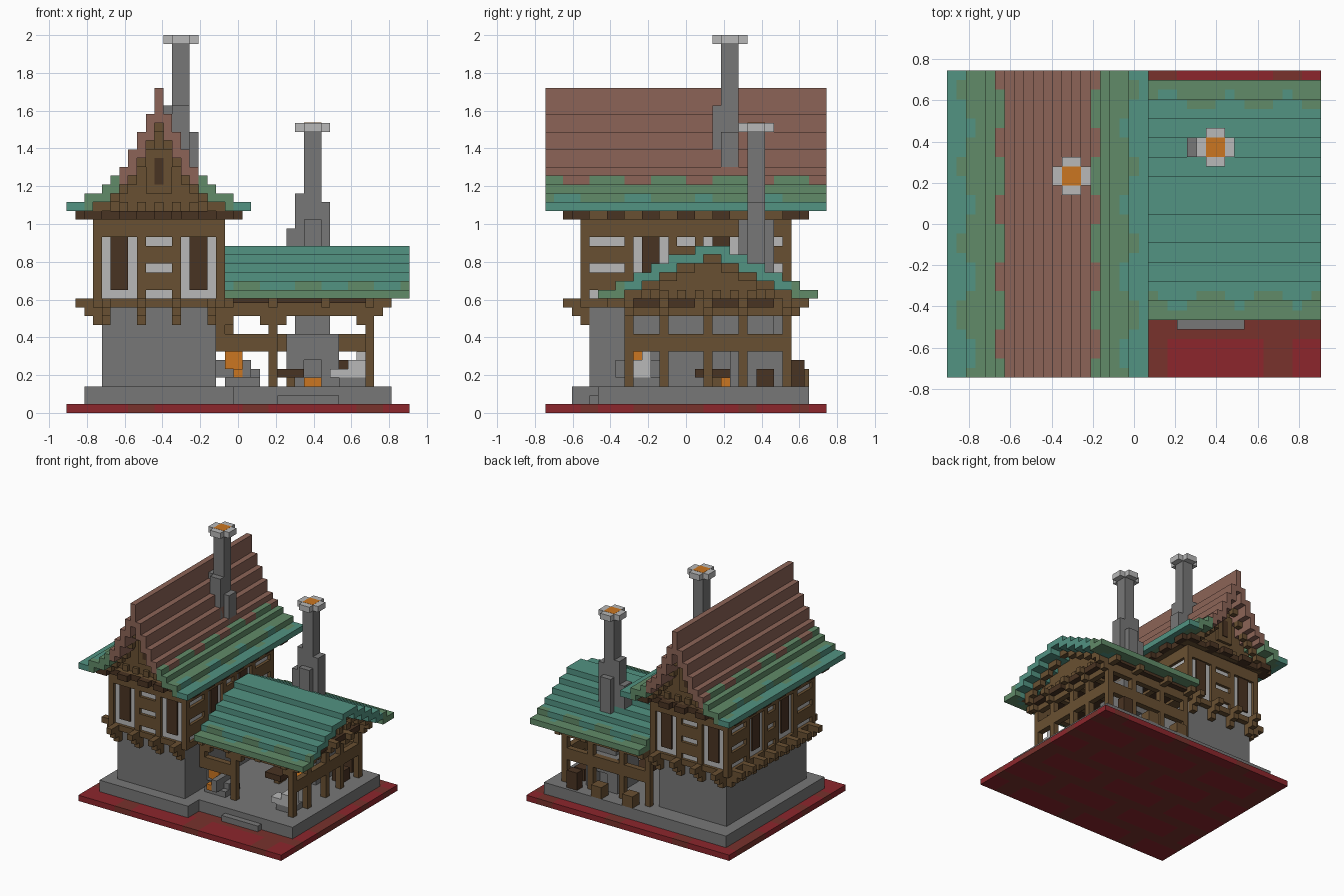
import bpy, bmesh, math
from mathutils import Matrix, Vector

if "Cube" in bpy.data.objects:
    bpy.data.objects.remove(bpy.data.objects["Cube"], do_unlink=True)

U = 2 / 43                      # one block
NX, NY = 39, 32                 # plot size in blocks


def linear(c):
    c /= 255
    return c / 12.92 if c < 0.04045 else ((c + 0.055) / 1.055) ** 2.4


def make_material(name, *rgb):
    m = bpy.data.materials.new(name)
    m.use_nodes = True
    col = [linear(c) for c in rgb] + [1]
    m.diffuse_color = col
    bsdf = m.node_tree.nodes["Principled BSDF"]
    bsdf.inputs["Base Color"].default_value = col
    bsdf.inputs["Roughness"].default_value = 0.9
    return m


RED = make_material("bright_red", 140, 38, 44)
RUST = make_material("rust_red", 120, 50, 44)
STONE = make_material("stone_grey", 119, 119, 119)
PALE = make_material("pale_grey", 184, 184, 184)
ORANGE = make_material("ember_orange", 203, 118, 33)
WOOD = make_material("timber_brown", 105, 80, 50)
DARK = make_material("dark_timber", 73, 51, 34)
TEAL = make_material("teal_tiles", 82, 147, 130)
GREEN = make_material("mossy_tiles", 97, 139, 104)
CLAY = make_material("clay_tiles", 140, 100, 87)


def part(name, boxes):
    """One object from boxes (x0, x1, y0, y1, z0, z1, material) in blocks."""
    bm = bmesh.new()
    mats = []
    for x0, x1, y0, y1, z0, z1, mat in boxes:
        if mat not in mats:
            mats.append(mat)
        centre = Vector(((x0 + x1 - NX) / 2, (y0 + y1 - NY) / 2, (z0 + z1) / 2)) * U
        size = Matrix.Diagonal(((x1 - x0) * U, (y1 - y0) * U, (z1 - z0) * U, 1))
        made = bmesh.ops.create_cube(bm, size=1, matrix=Matrix.Translation(centre) @ size)
        for f in {f for v in made["verts"] for f in v.link_faces}:
            f.material_index = mats.index(mat)
    me = bpy.data.meshes.new(name)
    bm.to_mesh(me)
    bm.free()
    for m in mats:
        me.materials.append(m)
    bpy.context.collection.objects.link(bpy.data.objects.new(name, me))


def runs(start, end, rule):
    """Split a strip into stretches of one colour."""
    a = start
    for b in range(start + 1, end + 1):
        if b == end or rule(b) != rule(a):
            yield a, b, rule(a)
            a = b


# Patterned ground plate
def ground(i, j):
    row = j // 6
    return RED if (i + 3 - 8 * row) % 13 < 10 and j % 6 < 4 else RUST


part("ground_plate", [(a, b, j, j + 1, 0, 1, m) for j in range(NY)
                      for a, b, m in runs(0, NX, lambda i: ground(i, j))])

# Stone base
part("foundation", [(2, 19, 3, 30, 1, 3, STONE), (19, 37, 6, 30, 1, 3, STONE)])
part("entrance_step", [(24, 31, 5, 6, 1, 2, STONE)])
part("ground_floor_walls", [(4, 17, 5, 27, 3, 12, STONE)])

# Jettied floor with stepped brackets on three sides
jetty = [(3, 18, 4, 28, 12, 13, WOOD)]
for s in range(3):
    k = 12 - s
    for i in (4, 8, 12, 16):
        jetty.append((i, i + 1, 2 + s, 5, k, k + 1, WOOD))
        jetty.append((i, i + 1, 27, 30 - s, k, k + 1, WOOD))
    for j in range(5, 27, 3):
        jetty.append((1 + s, 4, j, j + 1, k, k + 1, WOOD))
part("jetty_floor", jetty)


# Upper storey: pale infill behind a timber frame on all four sides
def facade(side, a0, a1, d0, d1, z0, z1, mat):
    if side == "front":
        return (3 + a0, 3 + a1, 4 + d0, 4 + d1, z0, z1, mat)
    if side == "back":
        return (3 + a0, 3 + a1, 28 - d1, 28 - d0, z0, z1, mat)
    if side == "left":
        return (18 - d1, 18 - d0, 4 + a0, 4 + a1, z0, z1, mat)
    return (3 + d0, 3 + d1, 4 + a0, 4 + a1, z0, z1, mat)


part("upper_storey_infill", [(3.5, 17.5, 4.5, 27.5, 13, 22, PALE)])
SHORT = (15, [("window", 1, 5), ("slots", 6, 9), ("window", 10, 14)])
LONG = (24, [("slots", 1, 5), ("window", 6, 10), ("slots", 11, 13),
             ("window", 14, 18), ("slots", 19, 23)])
frame, panes = [], []
for side in ("front", "back", "left", "right"):
    length, bays = SHORT if side in ("front", "back") else LONG
    frame.append(facade(side, 0, length, 0, 1, 20, 22, WOOD))
    edge = 0
    for kind, a, b in bays + [("end", length, length)]:
        frame.append(facade(side, edge, a, 0, 1, 13, 20, WOOD))
        edge = b
        if kind == "slots":
            for z in (14, 17):
                frame.append(facade(side, a, b, 0, 1, z, z + 2, WOOD))
        elif kind == "window":
            panes.append(facade(side, a + 1, b - 1, 0.2, 1, 14, 20, DARK))
part("upper_storey_frame", frame)
part("upper_storey_windows", panes)

# Eaves beams with dark rafter ends
eaves = [(2, 19, 3, 29, 22, 23, WOOD)]
eaves += [(1, 20, j, j + 2, 22, 23, DARK) for j in range(3, 29, 4)]
eaves += [(i, i + 2, 2, 30, 22, 23, DARK) for i in (2, 6, 10, 13, 17)]
part("house_eaves_beams", eaves)

# Steep house roof, one tall step per column, mirrored about the ridge
TOPS = [24, 24, 25, 25, 26, 27, 28, 30, 32, 34, 37]


def house_tiles(d, j):
    wave = math.sin(j * 0.8)
    if d + 0.5 < 2 + 0.9 * wave:
        return TEAL
    return CLAY if d + 0.5 > 5.5 + 0.6 * math.sin(j * 0.9 + 2) else GREEN


roof, attic = [], []
for d, top in enumerate(TOPS):
    under = TOPS[max(d - 1, 0)] - 1
    for i in {d, 20 - d}:
        roof += [(i, i + 1, a, b, under, top, m)
                 for a, b, m in runs(0, NY, lambda j: house_tiles(d, j))]
        if under > 23:
            attic.append((i, i + 1, 4, 28, 23, under, WOOD))
            for j in (2, 29):
                attic.append((i, i + 1, j, j + 1, under - 1, under, WOOD))
part("house_roof", roof)
part("attic_and_barge_boards", attic)
trim = []
for y0, y1 in ((3.5, 4), (28, 28.5)):
    trim += [(i, i + 1, y0, y1, 23, 24, WOOD) for i in range(4, 18, 2)]
    trim += [(9, 12, y0, y1, 25, 30, WOOD)]
for y0, y1 in ((3.35, 4), (28, 28.65)):
    trim += [(10, 11, y0, y1, 26, 29, DARK)]
part("gable_trim", trim)

# Low porch roof, stepped layers either side of the ridge
LEVELS = [(6, 31), (8, 29), (10, 27), (12, 25), (14, 23), (17, 21)]


def porch_tiles(i, j):
    e = min(j - 6, 30 - j)
    return GREEN if e + 0.5 < 2.4 + 1.1 * math.sin(i + (j > 18)) else TEAL


layers, gable = [], []
for n, (lo, hi) in enumerate(LEVELS):
    z = 13 + n
    if n + 1 < len(LEVELS):
        inner = LEVELS[n + 1]
        rows = [*range(lo, inner[0] + 1), *range(inner[1] - 1, hi)]
        gable.append((18, 35, inner[0] + 1, inner[1] - 1, z, z + 1, WOOD))
    else:
        rows = range(lo, hi)
    for j in rows:
        layers += [(a, b, j, j + 1, z, z + 1, m)
                   for a, b, m in runs(18, NX, lambda i: porch_tiles(i, j))]
    if n:
        for j in (lo, hi - 3):
            gable.append((36, 37, j, j + 3, z - 1, z, WOOD))
gable += [(35, 35.5, j, j + 1, 13, 14, WOOD) for j in range(11, 27, 2)]
part("porch_roof", layers)
part("porch_gable", gable)

# Porch timber frame: open walls on the front, back and outer side
SIDE_POSTS = (9, 13, 18, 22, 27)
porch = [(34, 35, j, j + 1, 3, 12, WOOD) for j in SIDE_POSTS]
porch += [(34, 35, 9, 28, 7, 9, WOOD), (34, 35, 9, 28, 11, 12, WOOD)]
porch += [(i, i + 1, 27, 28, 3, 12, WOOD) for i in (18, 23, 29)]
porch += [(18, 35, 27, 28, 7, 9, WOOD), (18, 35, 27, 28, 11, 12, WOOD)]
porch += [(17, 18, 9, 10, 7, 12, WOOD), (23, 24, 9, 10, 3, 12, WOOD),
          (18, 24, 9, 10, 7, 9, WOOD), (18, 35, 9, 10, 11, 12, WOOD)]
porch += [(i, i + 1, 9, 10, 10, 11, WOOD) for i in (18, 22, 24, 33)]
part("porch_frame", porch)
plates = [(17, 37, j, j + 1, 12, 13, WOOD) for j in SIDE_POSTS]
plates += [(35, 36, j, j + 1, 11, 12, WOOD) for j in SIDE_POSTS]
plates += [(i, i + 1, 7, 30, 12, 13, WOOD) for i in (18, 23, 29, 34)]
plates += [(18, 34.5, 8, 29, 12.5, 13, DARK)]
plates += [(34.5, 36, j + 1, j + 4, 12, 13, DARK) for j in SIDE_POSTS[:-1]]
part("porch_roof_beams", plates)


# Chimneys with cross-shaped caps and glowing tops
def chimney(name, x, y, foot, top, arms):
    boxes = [(x, x + 2, y, y + 2, foot, top - 1, STONE)]
    west, east, south, north = arms
    boxes += [(x - 1, x, y, y + 2, foot, west, STONE),
              (x + 2, x + 3, y, y + 2, foot, east, STONE),
              (x, x + 2, y - 1, y, foot, south, STONE)]
    if north:
        boxes.append((x, x + 2, y + 2, y + 3, foot, north, STONE))
    part(name, boxes)
    part(name + "_cap", [(x - 1, x + 3, y, y + 2, top - 1, top, PALE),
                         (x, x + 2, y - 1, y + 3, top - 1, top, PALE)])
    part(name + "_embers", [(x, x + 2, y, y + 2, top - 0.5, top + 0.03, ORANGE)])


chimney("house_chimney", 12, 20, 26, 43, (35, 32, 35, 0))
chimney("porch_chimney", 27, 23, 3, 33, (25, 24, 22, 22))
part("chimney_shoulder", [(25, 26, 23, 25, 12, 21, STONE)])

# Hearth under the porch chimney
part("hearth", [(25, 27, 21, 27, 3, 9, STONE), (29, 31, 21, 27, 3, 9, STONE),
                (27, 29, 21, 27, 6, 9, STONE), (26, 30, 22, 26, 9, 13, STONE)])
part("hearth_fire", [(27, 29, 20, 22, 3, 4, ORANGE)])

# Forge beside the house wall
part("forge", [(18, 22, 9, 13, 3, 4, STONE), (20, 21, 8, 12, 4, 6, STONE),
               (21, 22, 10, 12, 4, 5, STONE), (17, 19, 11, 13, 4, 6, STONE)])
part("forge_fire", [(18, 20, 10, 11, 5, 7, ORANGE), (19, 20, 8, 9, 4, 5, ORANGE)])

# Rubble pile, table and stored crates
part("rubble_pile", [(30, 34, 10, 12, 4, 5, PALE), (31, 34, 10, 13, 3, 4, STONE),
                     (32, 34, 10, 12, 5, 6, PALE), (33, 34, 11, 12, 6, 7, PALE)])
part("work_table", [(24, 27, 17, 21, 4, 5, DARK), (25, 26, 18, 20, 3, 4, WOOD)])
part("crates", [(31, 33, 28, 29.5, 3, 6, DARK), (26, 28, 28, 30, 3, 5, WOOD),
                (20, 22, 28, 30, 3, 5, WOOD), (32, 34, 24, 26, 3, 5, DARK)])
